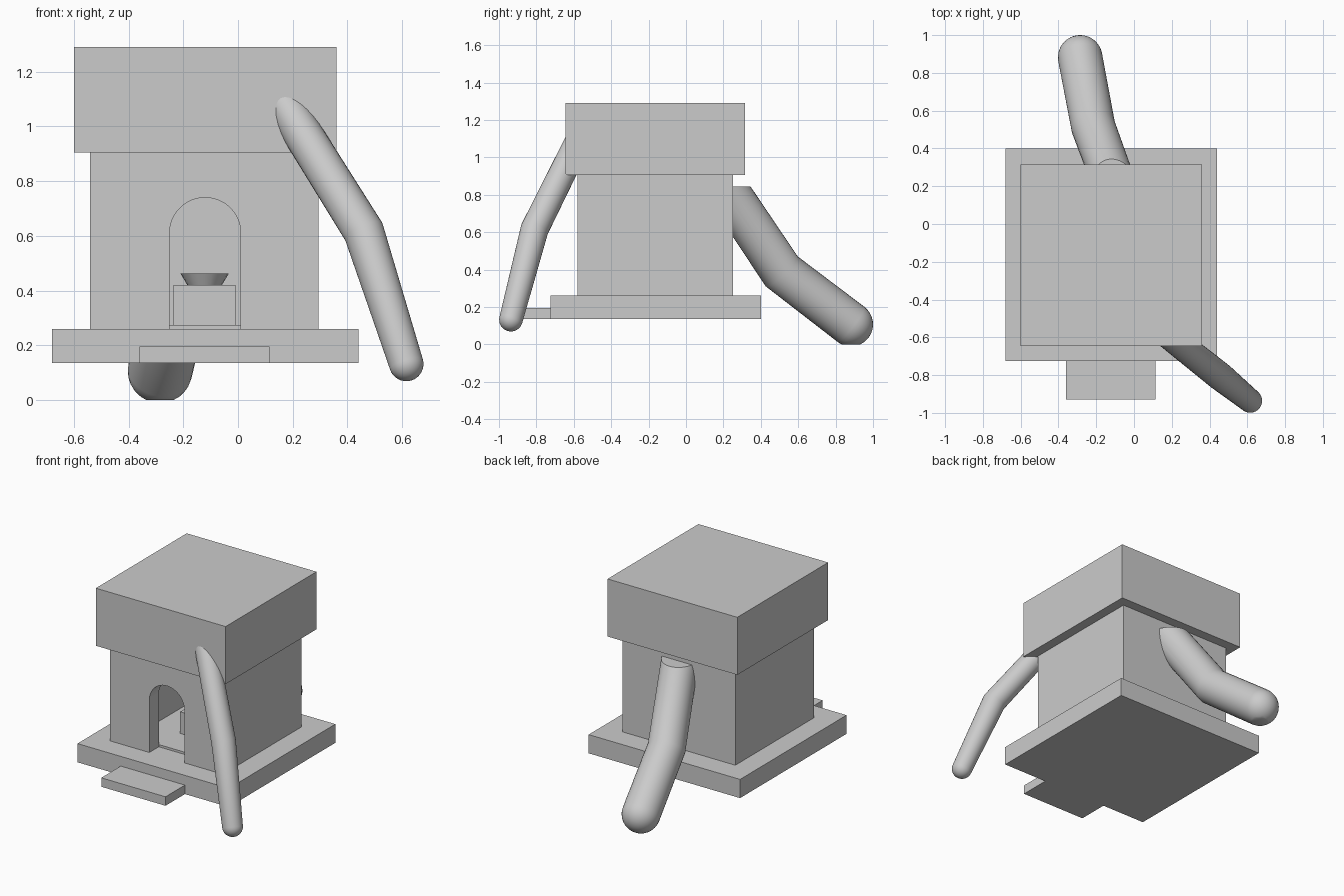
import bpy, bmesh, math
from mathutils import Vector

if "Cube" in bpy.data.objects:
    bpy.data.objects.remove(bpy.data.objects["Cube"])

stone = bpy.data.materials.new("light grey")
stone.diffuse_color = (0.6, 0.6, 0.6, 1)
stone.use_nodes = True
stone.node_tree.nodes["Principled BSDF"].inputs["Base Color"].default_value = stone.diffuse_color


def finish(bm, name, smooth=False):
    bmesh.ops.recalc_face_normals(bm, faces=bm.faces)
    mesh = bpy.data.meshes.new(name)
    bm.to_mesh(mesh)
    bm.free()
    mesh.materials.append(stone)
    ob = bpy.data.objects.new(name, mesh)
    bpy.context.collection.objects.link(ob)
    if smooth:
        bpy.ops.object.select_all(action='DESELECT')
        ob.select_set(True)
        bpy.context.view_layer.objects.active = ob
        bpy.ops.object.shade_smooth_by_angle(angle=math.radians(40))
    return ob


def box(name, x, y, z):
    bm = bmesh.new()
    bmesh.ops.create_cube(bm, size=1)
    for v in bm.verts:
        v.co = [(a + b) / 2 + c * (b - a) for (a, b), c in zip((x, y, z), v.co)]
    return finish(bm, name)


def cut(ob, cutter):
    mod = ob.modifiers.new("cut", 'BOOLEAN')
    mod.operation = 'DIFFERENCE'
    mod.solver = 'EXACT'
    mod.object = cutter
    cutter.hide_render = True
    bpy.context.view_layer.objects.active = ob
    bpy.ops.object.modifier_apply(modifier=mod.name)
    bpy.data.objects.remove(cutter)


def limb(name, points, radii, planes=(), sides=32):
    """Bent tube through the points with a domed far end, trimmed by planes."""
    p = [Vector(q) for q in points]
    dirs = [(b - a).normalized() for a, b in zip(p, p[1:])]
    tangents = [dirs[0], (dirs[0] + dirs[1]).normalized(), dirs[1]]
    stations = list(zip(p, tangents, radii))
    end, d, r = p[-1], dirs[-1], radii[-1]
    for i in range(1, 9):
        a = math.radians(i * 10.5)
        stations.append((end + d * r * math.sin(a), d, r * math.cos(a)))
    bm = bmesh.new()
    rings = []
    for c, t, rad in stations:
        u = t.cross(Vector((1, 0, 0))).normalized()
        w = t.cross(u)
        rings.append([bm.verts.new(c + rad * (u * math.cos(k * math.tau / sides)
                                              + w * math.sin(k * math.tau / sides)))
                      for k in range(sides)])
    for a, b in zip(rings, rings[1:]):
        for k in range(sides):
            j = (k + 1) % sides
            bm.faces.new((a[k], a[j], b[j], b[k]))
    bm.faces.new(rings[0])
    bm.faces.new(rings[-1])
    bmesh.ops.recalc_face_normals(bm, faces=bm.faces)
    for co, no in planes:
        res = bmesh.ops.bisect_plane(bm, geom=bm.verts[:] + bm.edges[:] + bm.faces[:],
                                     plane_co=co, plane_no=no, clear_outer=True)
        edges = [e for e in res["geom_cut"] if isinstance(e, bmesh.types.BMEdge)]
        bmesh.ops.holes_fill(bm, edges=edges, sides=0)
    return finish(bm, name, True)


# Plinth, doorstep and roof block
box("plinth", (-0.68, 0.44), (-0.725, 0.40), (0.135, 0.26))
box("doorstep", (-0.36, 0.115), (-0.93, -0.725), (0.135, 0.195))
box("roof", (-0.60, 0.36), (-0.645, 0.315), (0.905, 1.29))

# Hollow walls with an arched doorway
walls = box("walls", (-0.54, 0.295), (-0.58, 0.25), (0.26, 0.905))
cut(walls, box("room", (-0.44, 0.195), (-0.48, 0.15), (0.2, 0.82)))
bm = bmesh.new()
outline = [(-0.25, 0.2), (0.01, 0.2)]
outline += [(-0.12 + 0.13 * math.cos(i * math.pi / 24), 0.61 + 0.13 * math.sin(i * math.pi / 24))
            for i in range(25)]
arch = bm.faces.new([bm.verts.new((x, -0.7, z)) for x, z in outline])
side = bmesh.ops.extrude_face_region(bm, geom=[arch])["geom"]
bmesh.ops.translate(bm, vec=(0, 0.35, 0),
                    verts=[v for v in side if isinstance(v, bmesh.types.BMVert)])
cut(walls, finish(bm, "doorway"))

# Room floor, pedestal and flared bowl
box("room_floor", (-0.44, 0.195), (-0.48, 0.15), (0.26, 0.275))
box("pedestal", (-0.235, -0.01), (-0.275, -0.05), (0.275, 0.42))
bm = bmesh.new()
bmesh.ops.create_cone(bm, cap_ends=True, segments=20, radius1=0.063, radius2=0.088, depth=0.042)
bmesh.ops.translate(bm, verts=bm.verts, vec=(-0.122, -0.163, 0.441))
finish(bm, "bowl", True)

# Thin bent limb at the front corner
limb("front_limb", [(0.095, -0.52, 1.2), (0.46, -0.81, 0.615), (0.615, -0.936, 0.132)],
     [0.07, 0.075, 0.063])

# Thick bent limb at the back, flat underneath and trimmed at the wall
limb("back_limb", [(-0.06, 0.09, 1.02), (-0.215, 0.512, 0.39), (-0.285, 0.882, 0.107)],
     [0.113, 0.117, 0.118],
     [((0, 0, 0), (0, 0, -1)), ((0, 0, 0.845), (0, 0, 1)), ((0, 0.2, 0), (0, -1, 0))])
